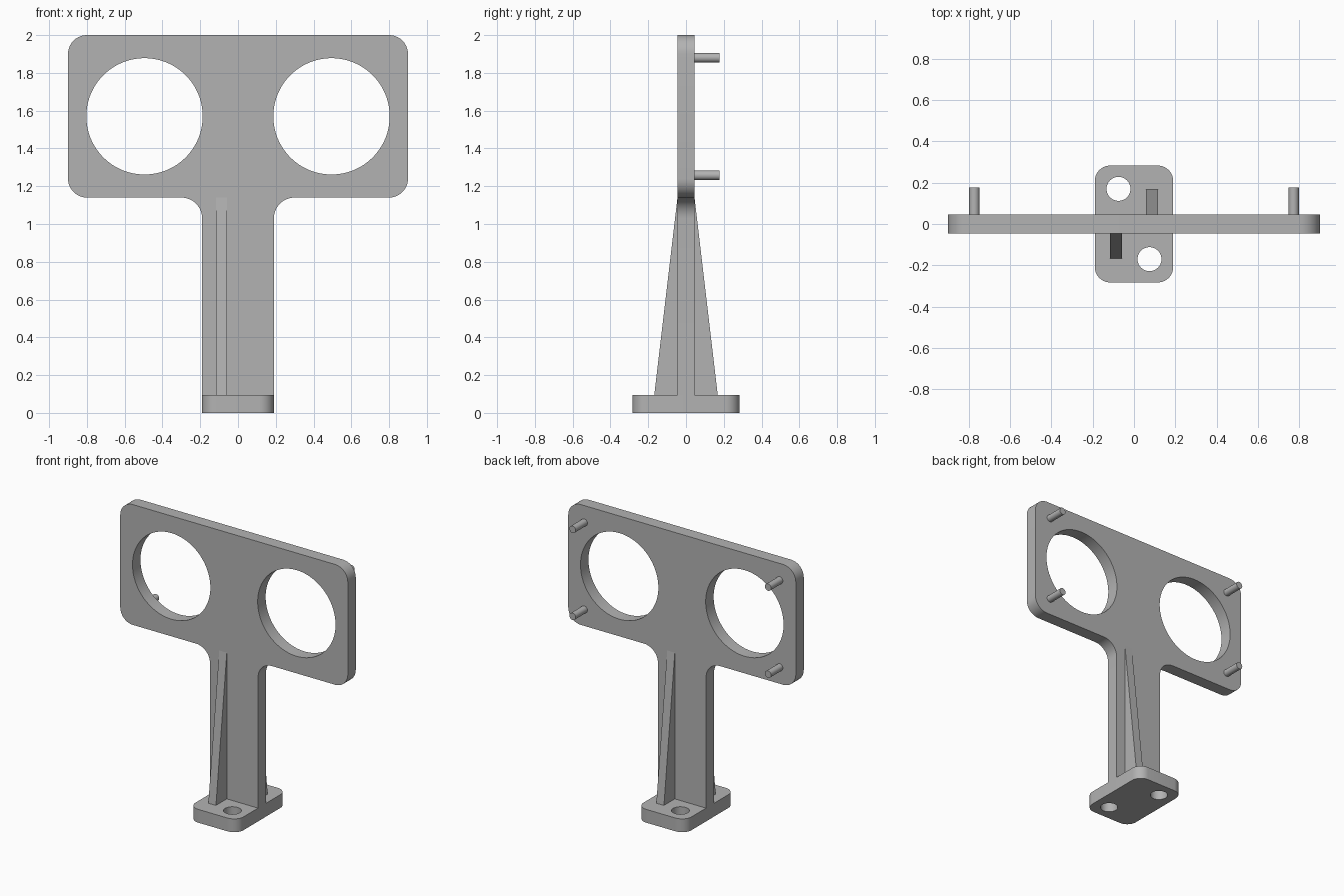
import bpy, math
from mathutils import Matrix, Vector

cube = bpy.data.objects.get("Cube")
if cube:
    bpy.data.objects.remove(cube)

grey = bpy.data.materials.new("plain grey")
grey.use_nodes = True
colour = (0.45, 0.45, 0.45, 1)
grey.diffuse_color = colour
grey.node_tree.nodes["Principled BSDF"].inputs["Base Color"].default_value = colour

# Axes that stand a flat profile upright: facing the front, or facing the side
FRONT = Matrix.Rotation(math.pi / 2, 4, 'X')
SIDE = Matrix.Rotation(math.pi / 2, 4, 'Z') @ FRONT
FLAT = Matrix.Identity(4)


def circle(x, y, r, n=64):
    return [(x + r * math.cos(math.tau * i / n), y + r * math.sin(math.tau * i / n))
            for i in range(n)]


def rounded(corners, steps=10):
    """Outline through (x, y, radius) corners, each rounded with an arc."""
    points = []
    for i, (x, y, r) in enumerate(corners):
        p = Vector((x, y))
        a = (Vector(corners[i - 1][:2]) - p).normalized() * r
        b = (Vector(corners[(i + 1) % len(corners)][:2]) - p).normalized() * r
        for k in range(steps + 1):
            t = k / steps * math.pi / 2
            points.append(p + a * (1 - math.sin(t)) + b * (1 - math.cos(t)))
    return points


def extrude(name, loops, depth, axes, location):
    """Solid slab from an outline and its holes, centred on its depth."""
    curve = bpy.data.curves.new(name, 'CURVE')
    curve.dimensions = '2D'
    curve.fill_mode = 'BOTH'
    curve.extrude = depth / 2
    for loop in loops:
        spline = curve.splines.new('POLY')
        spline.points.add(len(loop) - 1)
        for point, (x, y) in zip(spline.points, loop):
            point.co = (x, y, 0, 1)
        spline.use_cyclic_u = True
    obj = bpy.data.objects.new(name, curve)
    bpy.context.collection.objects.link(obj)
    obj.matrix_world = Matrix.Translation(location) @ axes
    bpy.ops.object.select_all(action='DESELECT')
    obj.select_set(True)
    bpy.context.view_layer.objects.active = obj
    bpy.ops.object.convert(target='MESH')
    obj = bpy.context.object
    obj.name = name
    obj.data.materials.clear()
    obj.data.materials.append(grey)
    bpy.ops.object.shade_smooth_by_angle(angle=math.radians(30))
    return obj


# T-shaped upright: wide plate with two round openings on a filleted stem
THICK, BASE_TOP = 0.09, 0.095
half = [(0.19, BASE_TOP, 0), (0.19, 1.14, 0.11), (0.9, 1.14, 0.1), (0.9, 2, 0.1)]
outline = rounded([c for c in half] + [(-x, z, r) for x, z, r in reversed(half)])
outline = [p for i, p in enumerate(outline) if (p - outline[i - 1]).length > 1e-5]
openings = [circle(side * 0.495, 1.57, 0.308, 96) for side in (-1, 1)]
extrude("upright_plate", [outline] + openings, THICK, FRONT, (0, 0, 0))

# Base with two diagonally placed screw holes
foot = rounded([(-0.19, -0.283, 0.075), (0.19, -0.283, 0.075),
                (0.19, 0.283, 0.075), (-0.19, 0.283, 0.075)])
screws = [circle(side * 0.075, side * -0.17, 0.058, 48) for side in (-1, 1)]
extrude("base", [foot] + screws, BASE_TOP, FLAT, (0, 0, BASE_TOP / 2))

# Tapered ribs, one on each face of the stem
for side, name in ((-1, "front_rib"), (1, "back_rib")):
    profile = [(0, BASE_TOP), (side * 0.168, BASE_TOP), (side * 0.045, 1.14), (0, 1.14)]
    extrude(name, [profile], 0.06, SIDE, (side * 0.087, 0, 0))

# Mounting pins on the back of the plate
for side, hand in ((-1, "right"), (1, "left")):
    for z, level in ((1.258, "lower"), (1.88, "upper")):
        extrude(f"{level}_{hand}_pin", [circle(side * 0.773, z, 0.025, 32)],
                0.135, FRONT, (0, 0.11, 0))
